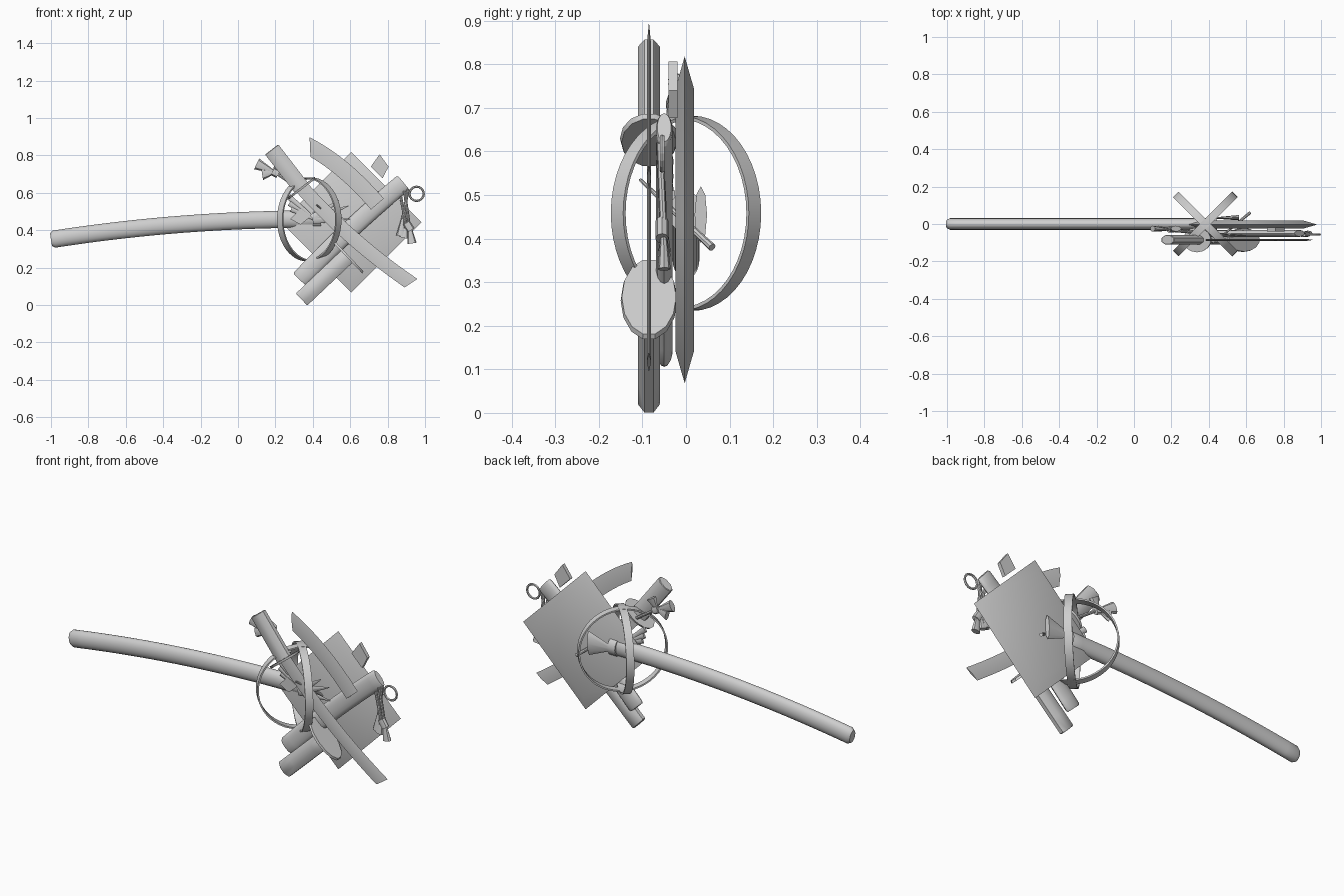
import bpy, bmesh, math
from mathutils import Vector, Matrix

if "Cube" in bpy.data.objects:
    bpy.data.objects.remove(bpy.data.objects["Cube"])

grey = bpy.data.materials.new("plain_grey")
grey.diffuse_color = (0.62, 0.62, 0.62, 1)
grey.use_nodes = True
grey.node_tree.nodes["Principled BSDF"].inputs["Base Color"].default_value = grey.diffuse_color


def finish(bm, name, smooth=True):
    bmesh.ops.recalc_face_normals(bm, faces=bm.faces[:])
    me = bpy.data.meshes.new(name)
    bm.to_mesh(me)
    bm.free()
    me.materials.append(grey)
    ob = bpy.data.objects.new(name, me)
    bpy.context.collection.objects.link(ob)
    if smooth:
        bpy.ops.object.select_all(action='DESELECT')
        ob.select_set(True)
        bpy.context.view_layer.objects.active = ob
        bpy.ops.object.shade_smooth_by_angle(angle=math.radians(35))
    return ob


def sweep(name, p0, p1, p2, y, a, b, sides=16, steps=14, cap=1.0, skew0=0, skew1=0):
    """Elliptical bar along a curve in the xz plane: a = half width, b = half depth."""
    p0, p1, p2 = Vector(p0), Vector(p1), Vector(p2)
    ts = [0, .012] + [i / steps for i in range(1, steps)] + [.988, 1]
    bm, rings = bmesh.new(), []
    for t in ts:
        c = p0 * (1 - t) ** 2 + p1 * 2 * t * (1 - t) + p2 * t * t
        d = ((p1 - p0) * (1 - t) + (p2 - p1) * t).normalized()
        n = Vector((-d.y, d.x))
        s = cap if t in (0, 1) else 1
        sk = skew0 * (1 - t) ** 12 + skew1 * t ** 12
        ring = []
        for k in range(sides):
            an = 2 * math.pi * (k + .5 * (sides == 8)) / sides
            u, v = math.cos(an) * a * s, math.sin(an) * b * s
            q = c + n * u + d * sk * u
            ring.append(bm.verts.new((q.x, y + v, q.y)))
        rings.append(ring)
    for r, q in zip(rings, rings[1:]):
        for k in range(sides):
            j = (k + 1) % sides
            bm.faces.new((r[k], r[j], q[j], q[k]))
    bm.faces.new(rings[0])
    bm.faces.new(rings[-1])
    return finish(bm, name)


def cone(name, p, q, r0, r1, flat=1.0, sides=8):
    """Tapered piece from p to q, flattened in depth."""
    p, q = Vector(p), Vector(q)
    bm = bmesh.new()
    bmesh.ops.create_cone(bm, cap_ends=True, segments=sides, radius1=r0, radius2=r1, depth=(q - p).length)
    d = (q - p).normalized()
    side = d.cross(Vector((0, 1, 0))).normalized()
    dep = side.cross(d)
    m = Matrix((side, dep * flat, d)).transposed().to_4x4()
    m.translation = (p + q) / 2
    bmesh.ops.transform(bm, matrix=m, verts=bm.verts[:])
    return finish(bm, name)


def plate(name, pts, y, th):
    """Flat outline in the xz plane with thickness."""
    bm = bmesh.new()
    f = bm.faces.new([bm.verts.new((x, y - th / 2, z)) for x, z in pts])
    r = bmesh.ops.extrude_face_region(bm, geom=[f])
    bmesh.ops.translate(bm, vec=(0, th, 0), verts=[v for v in r['geom'] if isinstance(v, bmesh.types.BMVert)])
    return finish(bm, name, False)


def loop(name, c, r, tube, rx=0.0):
    bpy.ops.mesh.primitive_torus_add(location=c, rotation=(math.pi / 2, 0, rx), major_radius=r,
                                     minor_radius=tube, major_segments=16, minor_segments=6)
    ob = bpy.context.object
    ob.name = name
    ob.data.materials.append(grey)


# long curved handle
sweep("long_handle", (-1, .35), (-.3, .46), (.42, .46), 0, .046, .031, 20, 18, .75)

# square board with bevelled rim
bm = bmesh.new()
layers = []
for y, r in ((-.024, .302), (-.003, .375), (.018, .302)):
    layers.append([bm.verts.new((.605 + r * math.cos(k * math.pi / 2), y,
                                 .443 + r * math.sin(k * math.pi / 2))) for k in range(4)])
for r, q in zip(layers, layers[1:]):
    for k in range(4):
        bm.faces.new((r[k], r[(k + 1) % 4], q[(k + 1) % 4], q[k]))
bm.faces.new(layers[0])
bm.faces.new(layers[2])
finish(bm, "square_board")

# two crossed upright hoops
for i, sgn in enumerate((1, -1)):
    bm = bmesh.new()
    n, prof = 48, ((.224, -.02), (.224, .02), (.216, .02), (.216, -.02))
    rows = [[bm.verts.new((r * math.cos(2 * math.pi * k / n), w, r * math.sin(2 * math.pi * k / n)))
             for r, w in prof] for k in range(n)]
    for k in range(n):
        a, b = rows[k], rows[(k + 1) % n]
        for j in range(4):
            bm.faces.new((a[j], a[(j + 1) % 4], b[(j + 1) % 4], b[j]))
    m = Matrix.Translation((.381, 0, .458)) @ Matrix.Rotation(sgn * math.pi / 4, 4, 'Z')
    bmesh.ops.transform(bm, matrix=m, verts=bm.verts[:])
    finish(bm, "hoop_%d" % (i + 1))

# two grips with oval guards
grips = (("lower", (.34, .03), (.585, .262)), ("upper", (.18, .832), (.34, .625)))
for nm, e, g in grips:
    mid = ((e[0] + g[0]) / 2, (e[1] + g[1]) / 2)
    sweep(nm + "_grip", e, mid, g, -.085, .048, .027, 8, 4, .9)
    d = (Vector(g) - Vector(e)).normalized() * .006
    cone(nm + "_guard", (g[0] - d.x, -.085, g[1] - d.y), (g[0] + d.x, -.085, g[1] + d.y),
         .125 if nm == "lower" else .095, .12 if nm == "lower" else .09,
         .52 if nm == "lower" else .7, 14)

# flat blades and the sheath behind them
sweep("long_blade", (.34, .63), (.60, .34), (.925, .117), -.085, .038, .005, 4, 14, 1, 0, .4)
sweep("short_blade", (.385, .845), (.57, .745), (.745, .54), -.085, .045, .005, 4, 14, 1, -.6, 0)
sweep("sheath", (.33, .135), (.60, .42), (.885, .655), -.05, .05, .019, 14, 14, .85)

# cord loop and hanging tassels on the sheath end
loop("cord_loop", (.955, -.055, .595), .038, .006)
for i, (k, s, e) in enumerate((((.89, .61), (.915, .43), (.93, .33)),
                               ((.91, .62), (.88, .46), (.87, .37)),
                               ((.87, .58), (.90, .42), (.885, .36)))):
    cone("cord_%d" % i, (k[0], -.06, k[1]), (s[0], -.052, s[1]), .008, .008)
    cone("tassel_%d" % i, (s[0], -.052, s[1]), (e[0], -.05, e[1]), .008, .025, .6)
cone("cord_knot", (.9, -.055, .44), (.925, -.055, .40), .022, .022, .7)

# bow by the upper grip
cone("bow_knot", (.185, -.03, .715), (.215, -.03, .70), .022, .022, .7)
for i, e in enumerate(((.10, .755), (.13, .70), (.225, .765))):
    cone("bow_tail_%d" % i, (.195, -.03, .71), (e[0], -.025, e[1]), .008, .032, .5)
cone("bow_cord", (.205, -.035, .705), (.33, -.045, .62), .008, .008)

# loose diamond tag
plate("diamond_tag", [(.71, .74), (.757, .806), (.805, .74), (.773, .677)], -.03, .02)

# ribbons and spikes around the handle end
for i, e in enumerate(((.27, .58), (.275, .545), (.285, .515))):
    cone("fan_rib_%d" % i, (.41, -.04, .46), (e[0], -.035, e[1]), .008, .016, .4)
plate("handle_wrap", [(.28, .46), (.33, .51), (.39, .475), (.335, .43)], -.035, .02)
for i, e in enumerate(((.59, .53), (.60, .46), (.54, .56))):
    cone("front_spike_%d" % i, (.40, -.05, .46), (e[0], -.06, e[1]), .028, .002, .3)
cone("needle", (.42, -.105, .535), (.62, .06, .38), .004, .009)
cone("back_ribbon", (.43, .032, .46), (.56, .034, .455), .015, .065, .22)
cone("end_knot", (.40, .0, .46), (.445, .0, .46), .048, .048, .85, 12)
